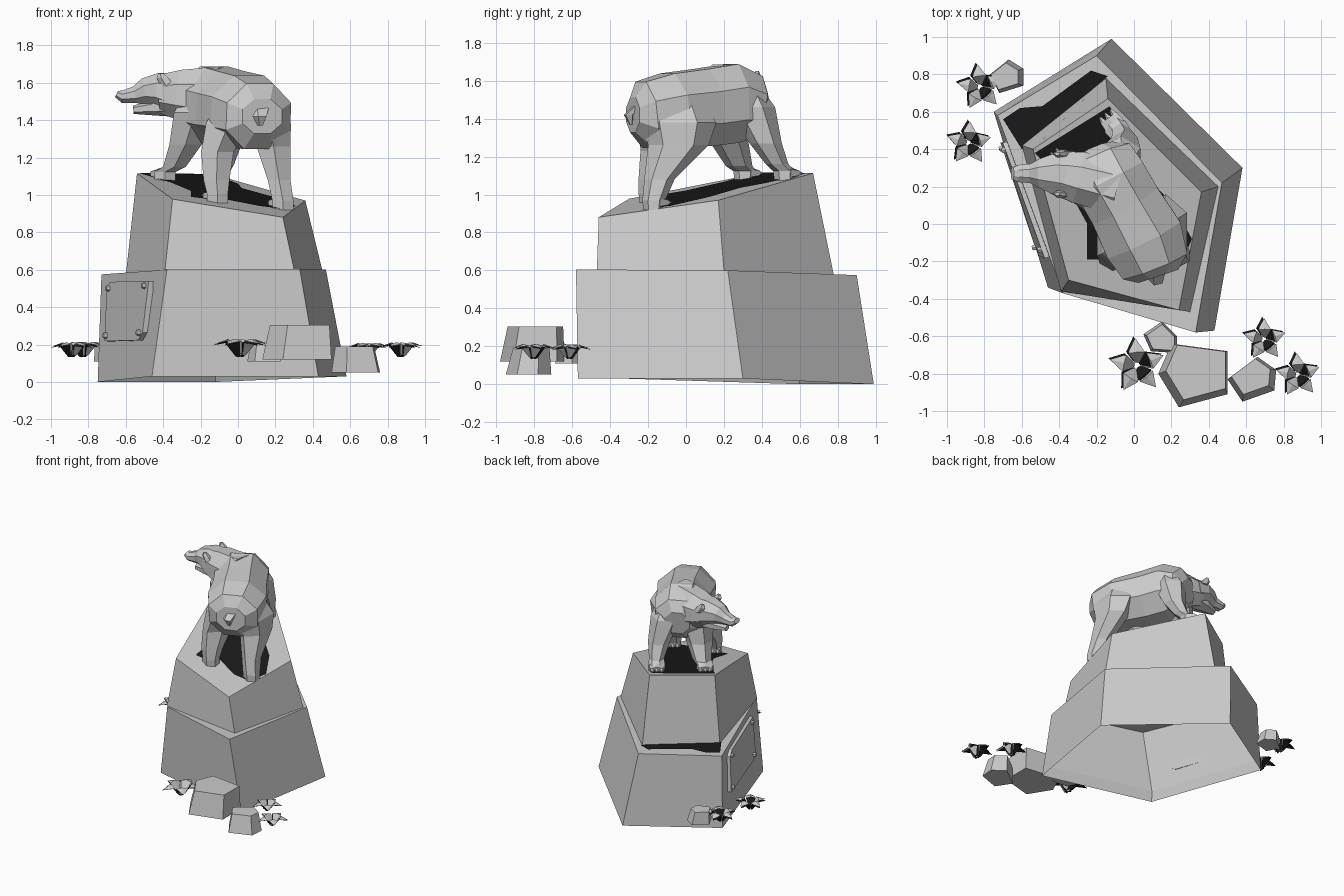
import bpy, bmesh, math
from mathutils import Vector

cube = bpy.data.objects.get("Cube")
if cube:
    bpy.data.objects.remove(cube, do_unlink=True)


def material(name, rgb):
    m = bpy.data.materials.new(name)
    m.use_nodes = True
    m.diffuse_color = (*rgb, 1)
    m.node_tree.nodes["Principled BSDF"].inputs["Base Color"].default_value = (*rgb, 1)
    return m


STONE = material("stone grey", (0.6, 0.6, 0.6))
MOSS = material("moss black", (0.01, 0.01, 0.01))


def make(name, bm, mat):
    bmesh.ops.recalc_face_normals(bm, faces=bm.faces)
    me = bpy.data.meshes.new(name)
    bm.to_mesh(me)
    bm.free()
    me.materials.append(mat)
    ob = bpy.data.objects.new(name, me)
    bpy.context.collection.objects.link(ob)


def bridge(bm, rings):
    """Skin consecutive rings of points and cap both ends."""
    vs = [[bm.verts.new(p) for p in r] for r in rings]
    n = len(vs[0])
    for a, b in zip(vs, vs[1:]):
        for i in range(n):
            j = (i + 1) % n
            bm.faces.new((a[i], a[j], b[j], b[i]))
    bm.faces.new(vs[0][::-1])
    bm.faces.new(vs[-1])


def loft(name, stations, sides=8, upright=False):
    """Stations are (x, y, z, half width, half depth) along a path."""
    pts = [Vector(s[:3]) for s in stations]
    rings = []
    for i, (p, s) in enumerate(zip(pts, stations)):
        if upright:
            u, v = Vector((1, 0, 0)), Vector((0, 1, 0))
        else:
            t = (pts[min(i + 1, len(pts) - 1)] - pts[max(i - 1, 0)]).normalized()
            u = t.cross(Vector((0, 0, 1))).normalized()
            v = u.cross(t)
        ang = [2 * math.pi * (k + 0.5) / sides for k in range(sides)]
        rings.append([p + u * s[3] * math.cos(a) + v * s[4] * math.sin(a) for a in ang])
    bm = bmesh.new()
    bridge(bm, rings)
    make(name, bm, STONE)


def slope(x, y):
    """Height of the slanted pedestal top."""
    return 0.985 - 0.12 * x + 0.165 * y


def shrink(ring, k, dz, dx=0, dy=0):
    c = sum((Vector(p) for p in ring), Vector()) / len(ring)
    return [(c.x + (x - c.x) * k + dx, c.y + (y - c.y) * k + dy, z + dz) for x, y, z in ring]


# Pedestal: hollow lower block and slanted upper block
low_bottom = [(-0.75, 0.6, 0), (-0.46, -0.34, 0.03), (0.43, -0.57, 0.03), (0.58, 0.3, 0.03), (-0.12, 0.99, 0)]
low_top = [(-0.73, 0.58, 0.575), (-0.38, -0.37, 0.6), (0.33, -0.58, 0.605), (0.47, 0.22, 0.6), (-0.2, 0.9, 0.575)]
up_bottom = [(-0.6, 0.42, 0.57), (-0.39, -0.36, 0.6), (0.3, -0.47, 0.6), (0.45, 0.2, 0.6), (-0.15, 0.78, 0.57)]
up_top = [(x, y, slope(x, y)) for x, y in
          ((-0.54, 0.4), (-0.35, -0.3), (0.24, -0.46), (0.36, 0.17), (-0.14, 0.67))]
bm = bmesh.new()
bridge(bm, [shrink(low_top, 0.88, -0.02), shrink(low_bottom, 0.96, 0.08), low_bottom, low_top])
make("pedestal_lower", bm, STONE)
bm = bmesh.new()
bridge(bm, [up_bottom, up_top])
make("pedestal_upper", bm, STONE)


# Dark moss patches lying on the top and on the rear ledge
def patch(name, outline, height):
    bm = bmesh.new()
    f = bm.faces.new([bm.verts.new((x, y, height(x, y))) for x, y in outline])
    f.normal_update()
    bmesh.ops.triangulate(bm, faces=[f])
    make(name, bm, MOSS)


patch("top_moss", [(-0.53, 0.38), (-0.36, 0.2), (-0.25, 0.0), (-0.25, -0.19), (-0.18, -0.19), (-0.1, -0.12),
                   (0.12, -0.22), (0.25, -0.22), (0.31, -0.08), (0.2, 0.12), (0.02, 0.29), (0.0, 0.42), (-0.13, 0.63)],
      lambda x, y: slope(x, y) + 0.006)
patch("ledge_moss", [(-0.7, 0.56), (-0.6, 0.4), (-0.14, 0.79), (-0.23, 0.82), (-0.49, 0.63), (-0.61, 0.62)],
      lambda x, y: 0.588)


# Bolted plaque on the right-hand face
OUT = Vector((-0.95, -0.31, 0.05))


def on_face(s, t, out=0.0):
    a, b = (Vector(r[0]).lerp(Vector(r[1]), s) for r in (low_bottom, low_top))
    return a.lerp(b, t) + OUT * out


plate = [(0.16, 0.37), (0.74, 0.35), (0.8, 0.42), (0.8, 0.9), (0.2, 0.92), (0.15, 0.87)]
bm = bmesh.new()
bridge(bm, [[on_face(s, t, o) for s, t in plate] for o in (-0.02, 0.022)])
make("plaque", bm, STONE)
for s in (0.19, 0.75):
    for t in (0.42, 0.86):
        bm = bmesh.new()
        bmesh.ops.create_cone(bm, cap_ends=True, segments=6, radius1=0.02, radius2=0.014, depth=0.03)
        bmesh.ops.transform(bm, matrix=OUT.to_track_quat('Z', 'Y').to_matrix().to_4x4(), verts=bm.verts)
        bmesh.ops.translate(bm, vec=on_face(s, t, 0.026), verts=bm.verts)
        make("plaque_bolt", bm, STONE)


# Rocks: leaning tapered pentagons
def rock(outline, z0, z1, taper, dx, dy):
    base = [(x, y, z0) for x, y in outline]
    bm = bmesh.new()
    bridge(bm, [base, shrink(base, taper, z1 - z0, dx, dy)])
    make("rock", bm, STONE)


rock([(0.2, -0.64), (0.13, -0.8), (0.24, -0.98), (0.5, -0.91), (0.5, -0.68)], 0.12, 0.305, 0.86, 0.015, 0.015)
rock([(0.66, -0.71), (0.5, -0.83), (0.58, -0.95), (0.75, -0.89), (0.76, -0.78)], 0.05, 0.19, 0.8, -0.01, 0.015)
rock([(0.15, -0.52), (0.05, -0.59), (0.09, -0.68), (0.23, -0.69), (0.23, -0.6)], 0.11, 0.21, 0.82, 0, 0)
rock([(-0.67, 0.88), (-0.77, 0.8), (-0.72, 0.7), (-0.59, 0.74), (-0.59, 0.83)], 0.11, 0.21, 0.8, -0.015, 0)


# Flowers: five wide arched petals over a dark underside layer
def flower(cx, cy, r, turn):
    for name, mat, shift, drop in (("flower_petals", STONE, 0, 0), ("flower_underside", MOSS, 0.011, 0.008)):
        bm = bmesh.new()
        o = Vector((cx - shift, cy + shift * 0.8, 0.14 - drop))
        for k in range(5):
            a = turn + k * math.tau / 5
            d, n = Vector((math.cos(a), math.sin(a), 0)), Vector((-math.sin(a), math.cos(a), 0))

            def vert(along, wide, up):
                return bm.verts.new(o + (d * along + n * wide + Vector((0, 0, up))) * r)

            root, ridge, tip = vert(0.12, 0, 0), vert(0.5, 0, 0.6), vert(1, 0, 0.42)
            for side in (-1, 1):
                inner, edge = vert(0.14, 0.09 * side, 0.04), vert(0.48, 0.3 * side, 0.53)
                bm.faces.new((root, ridge, edge, inner))
                bm.faces.new((ridge, edge, tip))
        make(name, bm, mat)


for x, y, r, turn in ((-0.82, 0.73, 0.125, 1.7), (-0.88, 0.43, 0.12, 1.55), (0.02, -0.76, 0.15, 0.4),
                      (0.7, -0.62, 0.115, 1.6), (0.88, -0.81, 0.12, 1.65)):
    flower(x, y, r, turn)

# Bear body, neck, head and lower jaw
loft("bear_body", [(0.13, -0.28, 1.42, 0.12, 0.1), (0.11, -0.22, 1.42, 0.2, 0.19), (0.05, -0.08, 1.445, 0.235, 0.21),
                   (-0.05, 0.1, 1.46, 0.215, 0.22), (-0.13, 0.24, 1.48, 0.215, 0.225),
                   (-0.18, 0.35, 1.46, 0.19, 0.18), (-0.2, 0.4, 1.45, 0.1, 0.1)])
loft("bear_neck", [(-0.1, 0.2, 1.52, 0.16, 0.18), (-0.3, 0.25, 1.535, 0.15, 0.145), (-0.4, 0.27, 1.54, 0.125, 0.115)])
loft("bear_head", [(-0.34, 0.26, 1.54, 0.14, 0.125), (-0.43, 0.27, 1.56, 0.12, 0.1), (-0.5, 0.27, 1.555, 0.085, 0.075),
                   (-0.55, 0.27, 1.535, 0.055, 0.05), (-0.62, 0.27, 1.525, 0.05, 0.035), (-0.65, 0.27, 1.54, 0.035, 0.02)])
loft("bear_jaw", [(-0.34, 0.26, 1.49, 0.1, 0.075), (-0.46, 0.27, 1.465, 0.07, 0.04), (-0.56, 0.27, 1.455, 0.03, 0.022)], 6)
loft("bear_tail", [(0.12, -0.23, 1.48, 0.06, 0.04), (0.12, -0.3, 1.42, 0.04, 0.03), (0.12, -0.29, 1.37, 0.015, 0.01)],
     5, upright=True)
for y in (0.375, 0.16):
    loft("bear_ear", [(-0.37, y, 1.58, 0.04, 0.025), (-0.4, y, 1.625, 0.035, 0.02), (-0.41, y, 1.65, 0.015, 0.01)],
         5, upright=True)

# Legs rounded into the body, each ending in a paw with three claws
legs = {
    "hind_right_leg": [(-0.05, -0.07, 1.38, 0.14, 0.18), (-0.11, -0.1, 1.23, 0.1, 0.14), (-0.115, -0.17, 1.08, 0.08, 0.08)],
    "hind_left_leg": [(0.17, -0.04, 1.38, 0.13, 0.2), (0.19, -0.04, 1.26, 0.105, 0.16), (0.22, -0.14, 1.08, 0.07, 0.08)],
    "front_right_leg": [(-0.23, 0.2, 1.44, 0.13, 0.15), (-0.28, 0.23, 1.27, 0.1, 0.1), (-0.34, 0.28, 1.15, 0.07, 0.07)],
    "front_left_leg": [(-0.07, 0.34, 1.46, 0.12, 0.13), (-0.05, 0.42, 1.27, 0.08, 0.085), (-0.07, 0.48, 1.16, 0.055, 0.06)],
}
feet = {"hind_right_leg": (-0.11, -0.19), "hind_left_leg": (0.24, -0.17),
        "front_right_leg": (-0.39, 0.31), "front_left_leg": (-0.1, 0.52)}
ahead, side = Vector((-0.6, 0.8, 0)), Vector((0.8, 0.6, 0))
for name, path in legs.items():
    fx, fy = feet[name]
    g = slope(fx, fy)
    x, y, z, w, d = path[0]
    top = (x * 0.9, y * 0.9, z + 0.14, w * 0.5, d * 0.5)
    loft(name, [top, *path, (fx, fy, g + 0.04, 0.065, 0.06), (fx, fy, g - 0.01, 0.065, 0.055)], 6, upright=True)
    base = Vector((fx, fy, g + 0.03))
    tip = base + ahead * 0.06
    loft(name.replace("leg", "paw"), [(*base, 0.065, 0.04), (*tip, 0.06, 0.025)], 6)
    for k in (-1, 0, 1):
        c = tip + side * 0.035 * k
        loft(name.replace("leg", "claw"), [(*c, 0.018, 0.016), (*(c + ahead * 0.03), 0.005, 0.004)], 5)
